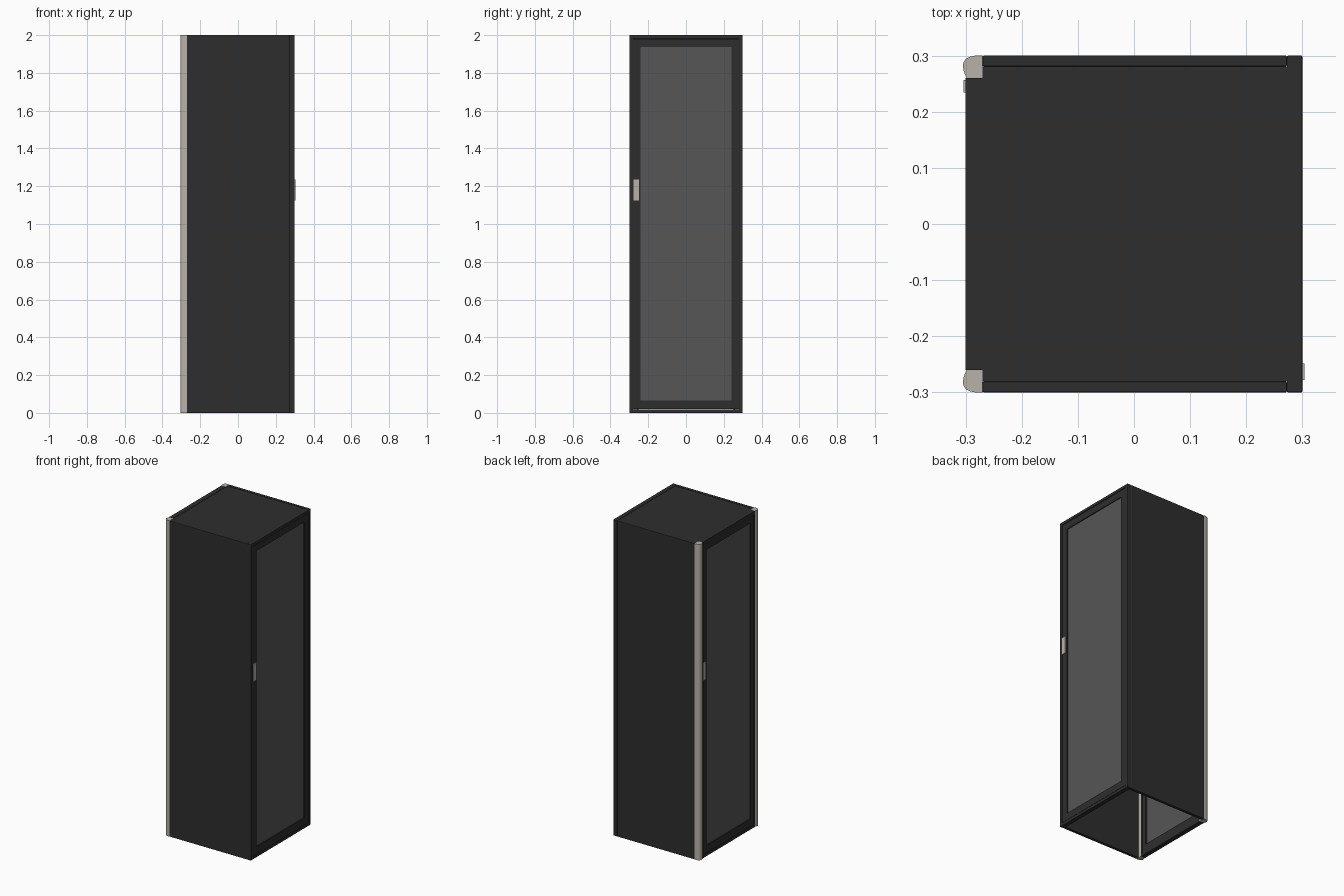
import bpy, bmesh

if "Cube" in bpy.data.objects:
    bpy.data.objects.remove(bpy.data.objects["Cube"])


def material(name, c):
    m = bpy.data.materials.new(name)
    m.diffuse_color = (*c, 1)
    m.use_nodes = True
    m.node_tree.nodes["Principled BSDF"].inputs["Base Color"].default_value = m.diffuse_color
    return m


BLACK = material("black_metal", (0.027, 0.027, 0.027))
GREY = material("grey_mesh", (0.092, 0.092, 0.092))
BEIGE = material("beige_trim", (0.48, 0.45, 0.385))


def finish(name, bm, mat, bevel=0):
    bmesh.ops.recalc_face_normals(bm, faces=bm.faces)
    me = bpy.data.meshes.new(name)
    bm.to_mesh(me)
    bm.free()
    me.materials.append(mat)
    ob = bpy.data.objects.new(name, me)
    bpy.context.collection.objects.link(ob)
    if bevel:
        b = ob.modifiers.new("bevel", 'BEVEL')
        b.width, b.segments = bevel, 2
    return ob


def box(name, lo, hi, mat, bevel=0):
    bm = bmesh.new()
    bmesh.ops.create_cube(bm, size=1)
    for v in bm.verts:
        v.co = [(a + b) / 2 + c * (b - a) for a, b, c in zip(lo, hi, v.co)]
    return finish(name, bm, mat, bevel)


def ring(name, x0, x1, outer, inner, mat, bevel=0):
    """Rectangular frame facing along x; outer/inner = (y0, y1, z0, z1)."""
    bm = bmesh.new()
    loops = []
    for x, (y0, y1, z0, z1) in ((x0, outer), (x1, outer), (x1, inner), (x0, inner)):
        loops.append([bm.verts.new((x, y, z)) for y, z in
                      ((y0, z0), (y1, z0), (y1, z1), (y0, z1))])
    for k in range(4):
        a, b = loops[k], loops[(k + 1) % 4]
        for i in range(4):
            j = (i + 1) % 4
            bm.faces.new((a[i], a[j], b[j], b[i]))
    return finish(name, bm, mat, bevel)


# side walls and recessed roof, bottom left open
for n, s in (("front", -1), ("back", 1)):
    y = sorted((s * 0.30, s * 0.281))
    box(n + "_side_panel", (-0.27, y[0], 0), (0.2725, y[1], 2), BLACK, 0.002)
box("roof_panel", (-0.27, -0.281, 1.975), (0.2725, 0.281, 1.998), BLACK)

# right end: fixed frame, door frame, mesh and latch
ring("right_frame", 0.2725, 0.30, (-0.30, 0.30, 0, 2), (-0.281, 0.281, 0.018, 1.982), BLACK, 0.002)
ring("right_door_frame", 0.274, 0.298, (-0.28, 0.28, 0.02, 1.98), (-0.24, 0.24, 0.065, 1.938), BLACK)
box("right_door_mesh", (0.284, -0.24, 0.065), (0.292, 0.24, 1.938), GREY)
box("right_latch", (0.29, -0.27 - 0.008, 1.125), (0.304, -0.249, 1.235), BEIGE)

# left end: door between the corner posts
ring("left_frame", -0.30, -0.27, (-0.26, 0.26, 0, 2), (-0.252, 0.252, 0.018, 1.982), BLACK)
ring("left_door_frame", -0.298, -0.273, (-0.251, 0.251, 0.02, 1.98), (-0.222, 0.222, 0.065, 1.938), BLACK)
box("left_door_mesh", (-0.292, -0.222, 0.065), (-0.284, 0.222, 1.938), GREY)
box("left_latch", (-0.304, 0.234, 1.125), (-0.29, 0.257, 1.235), BEIGE)

# rounded corner posts
PROFILE = [(-0.27, 0.30), (-0.284, 0.30), (-0.293, 0.298), (-0.300, 0.294), (-0.304, 0.288),
           (-0.305, 0.281), (-0.303, 0.271), (-0.299, 0.261), (-0.27, 0.261)]
for n, s in (("front", -1), ("back", 1)):
    bm = bmesh.new()
    f = bm.faces.new([bm.verts.new((x, s * y, 0)) for x, y in PROFILE])
    g = bmesh.ops.extrude_face_region(bm, geom=[f], use_keep_orig=True)["geom"]
    bmesh.ops.translate(bm, vec=(0, 0, 2), verts=[v for v in g if isinstance(v, bmesh.types.BMVert)])
    ob = finish(n + "_corner_post", bm, BEIGE)
    bpy.context.view_layer.objects.active = ob
    ob.select_set(True)
    bpy.ops.object.shade_smooth_by_angle()
    ob.select_set(False)
